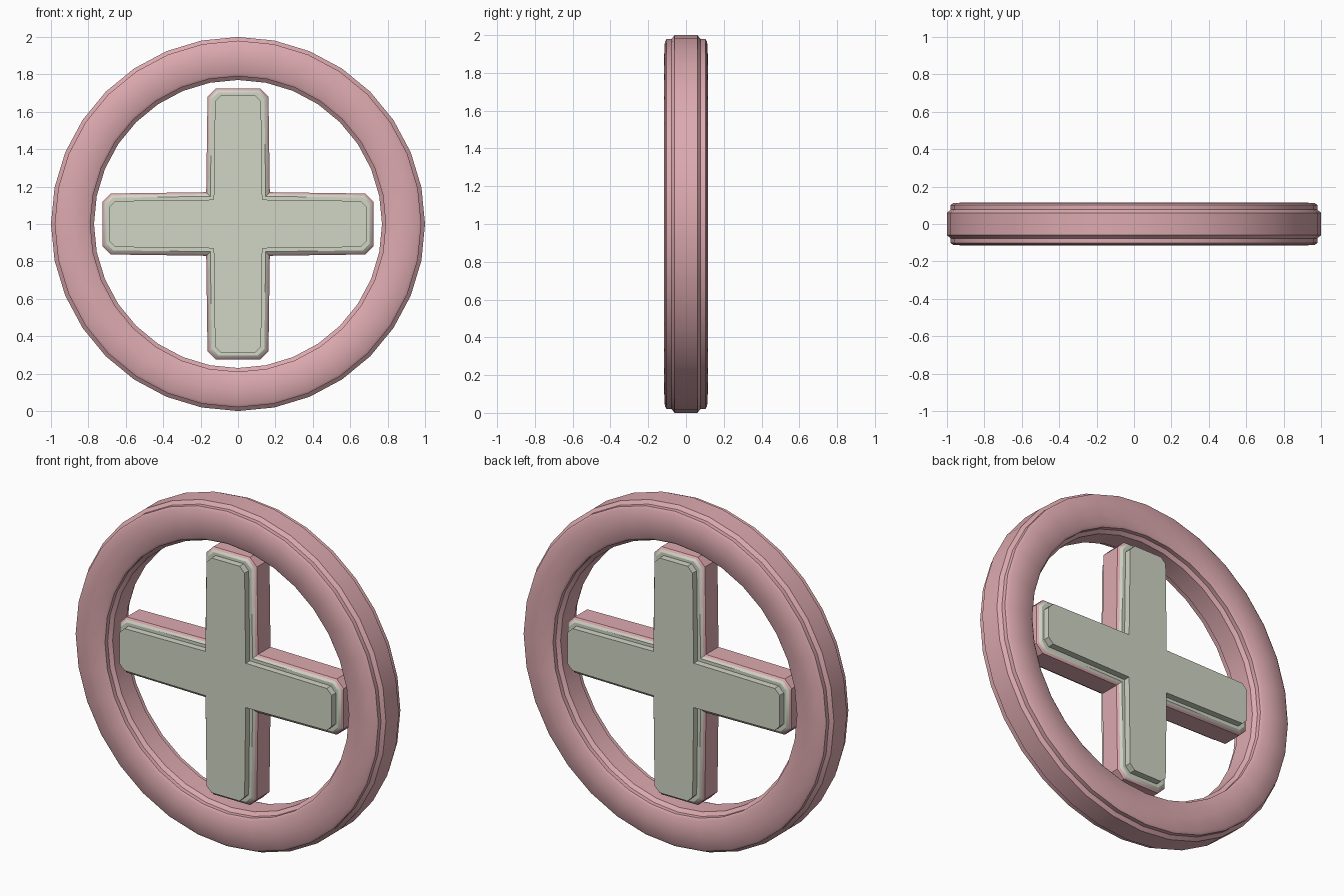
import bpy, bmesh, math

if "Cube" in bpy.data.objects:
    bpy.data.objects.remove(bpy.data.objects["Cube"])


def material(name, rgb):
    m = bpy.data.materials.new(name)
    m.diffuse_color = (*rgb, 1)
    m.use_nodes = True
    m.node_tree.nodes["Principled BSDF"].inputs["Base Color"].default_value = m.diffuse_color
    return m


PINK = material("dusty pink", (0.72, 0.40, 0.43))
GREEN = material("pale sage", (0.64, 0.67, 0.56))


def finish(name, bm, mats, angle):
    bmesh.ops.recalc_face_normals(bm, faces=bm.faces[:])
    me = bpy.data.meshes.new(name)
    bm.to_mesh(me)
    bm.free()
    for m in mats:
        me.materials.append(m)
    ob = bpy.data.objects.new(name, me)
    bpy.context.collection.objects.link(ob)
    bpy.ops.object.select_all(action='DESELECT')
    ob.select_set(True)
    bpy.context.view_layer.objects.active = ob
    bpy.ops.object.shade_smooth_by_angle(angle=math.radians(angle))
    return ob


def bridge(bm, a, b):
    n = len(a)
    return [bm.faces.new((a[i], a[(i + 1) % n], b[(i + 1) % n], b[i])) for i in range(n)]


# Outer ring: stepped, slightly domed profile (radius, y) swept round the y axis
front = [(1.0, -0.06), (0.98, -0.077), (0.98, -0.102), (0.966, -0.112), (0.885, -0.116),
         (0.804, -0.112), (0.79, -0.102), (0.79, -0.077), (0.77, -0.06)]
profile = front + [(r, -y) for r, y in reversed(front)]
SIDES = 32
bm = bmesh.new()
rings = []
for k in range(SIDES):
    a = 2 * math.pi * k / SIDES
    rings.append([bm.verts.new((r * math.sin(a), y, 1 + r * math.cos(a))) for r, y in profile])
for k in range(SIDES):
    bridge(bm, rings[k], rings[(k + 1) % SIDES])
finish("outer_ring", bm, [PINK], 40)


def cross_outline(bm, y, root, tip, length, cut):
    """Plus-shaped loop with slightly tapered arms and clipped tip corners."""
    arm = [(root, root), (tip, length - cut), (tip - cut, length),
           (cut - tip, length), (-tip, length - cut)]
    loop = []
    for q in range(4):
        c, s = math.cos(q * math.pi / 2), math.sin(q * math.pi / 2)
        loop += [bm.verts.new((x * c - z * s, y, 1 + x * s + z * c)) for x, z in arm]
    return loop


def loft_cross(name, levels, mats, rim_from=None):
    bm = bmesh.new()
    loops = [cross_outline(bm, *lv) for lv in levels]
    bm.faces.new(loops[0])
    bm.faces.new(loops[-1])
    for a, b in zip(loops, loops[1:]):
        bridge(bm, a, b)
    if rim_from is not None:
        # rim colour on everything beyond the given depth
        for f in bm.faces:
            if abs(f.calc_center_median().y) > rim_from:
                f.material_index = 1
    return finish(name, bm, mats, 30)


# Cross body: pink sides, green bevelled rim on both faces
half = [(0.077, 0.148, 0.141, 0.703, 0.036), (0.068, 0.160, 0.153, 0.715, 0.041),
        (0.058, 0.170, 0.163, 0.725, 0.045)]
loft_cross("cross_body", [(-y, *p) for y, *p in half] + [(y, *p) for y, *p in reversed(half)],
           [PINK, GREEN], 0.07)

# Raised cross plates on front and back
shape = (0.130, 0.123, 0.687, 0.032)
for name, s in (("front_plate", -1), ("back_plate", 1)):
    loft_cross(name, [(s * 0.072, *shape), (s * 0.115, *shape)], [GREEN])
